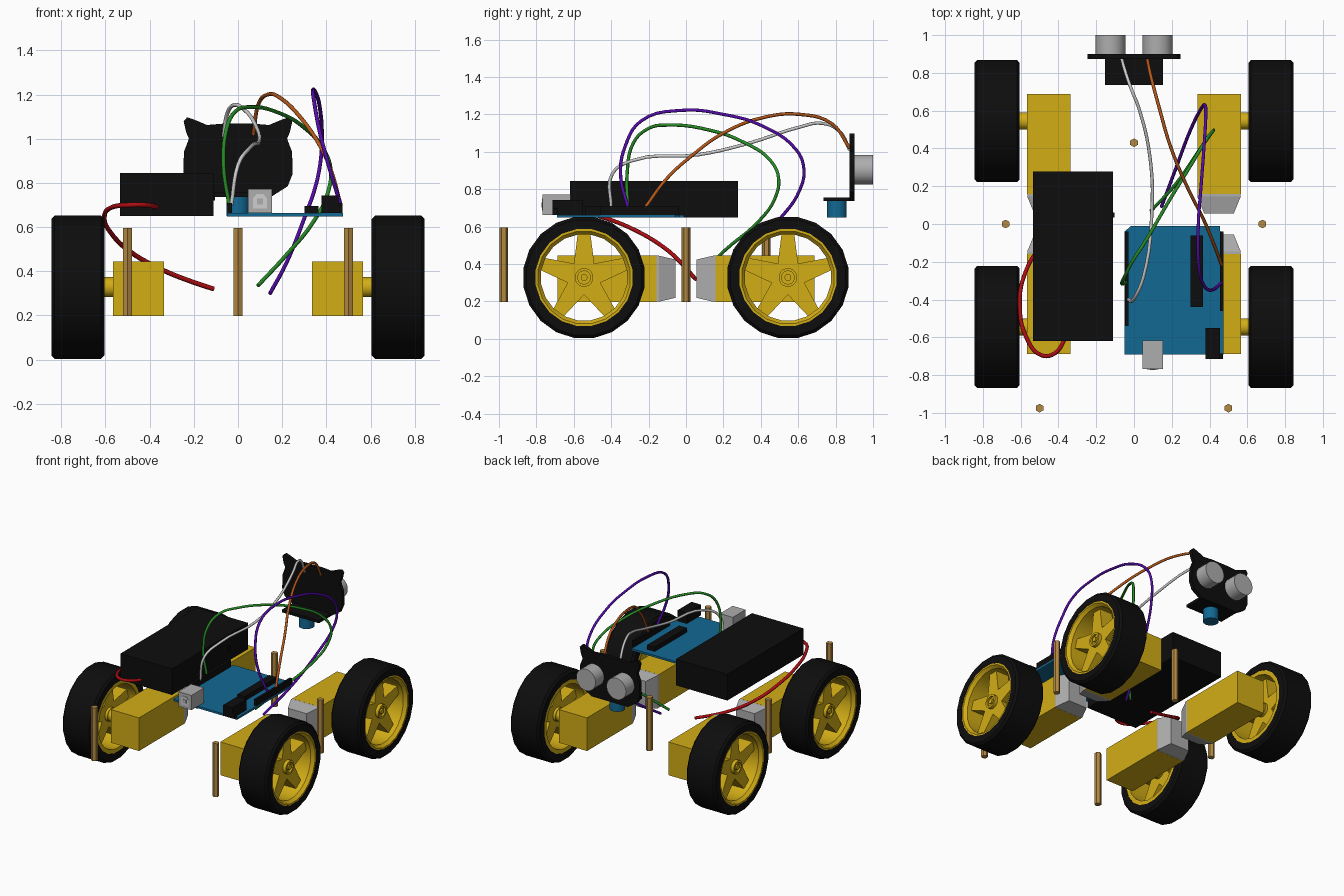
import bpy, bmesh, math
from mathutils import Vector

if "Cube" in bpy.data.objects:
    bpy.data.objects.remove(bpy.data.objects["Cube"])

COLORS = {
    "black": (0.004, 0.004, 0.004), "yellow": (0.65, 0.42, 0.008),
    "light_grey": (0.42, 0.42, 0.42), "blue": (0.006, 0.14, 0.29),
    "brass": (0.45, 0.25, 0.055), "red": (0.42, 0.004, 0.006),
    "green": (0.02, 0.27, 0.02), "purple": (0.09, 0.003, 0.40),
    "orange": (0.48, 0.10, 0.01), "white": (0.62, 0.62, 0.62),
}
MATS = {}
for n, c in COLORS.items():
    MATS[n] = bpy.data.materials.new(n)
    MATS[n].diffuse_color = (*c, 1)


def make(name, bm, mat, smooth=False):
    bmesh.ops.recalc_face_normals(bm, faces=bm.faces)
    me = bpy.data.meshes.new(name)
    bm.to_mesh(me)
    bm.free()
    ob = bpy.data.objects.new(name, me)
    bpy.context.collection.objects.link(ob)
    me.materials.append(MATS[mat])
    if smooth:
        bpy.ops.object.select_all(action='DESELECT')
        ob.select_set(True)
        bpy.context.view_layer.objects.active = ob
        bpy.ops.object.shade_smooth_by_angle(angle=math.radians(35))
    return ob


def loft(name, rings, mat, smooth=False, cap=True, closed=False):
    """Join equal-length rings of points into one skin."""
    bm = bmesh.new()
    vs = [[bm.verts.new(p) for p in r] for r in rings]
    n = len(vs[0])
    pairs = list(zip(vs, vs[1:])) + ([(vs[-1], vs[0])] if closed else [])
    for a, b in pairs:
        for i in range(n):
            bm.faces.new((a[i], a[(i + 1) % n], b[(i + 1) % n], b[i]))
    if cap and not closed:
        bm.faces.new(vs[0])
        bm.faces.new(vs[-1])
    return make(name, bm, mat, smooth)


def box(name, x, y, z, mat):
    return loft(name, [[(x[0], y[0], h), (x[1], y[0], h), (x[1], y[1], h), (x[0], y[1], h)]
                       for h in z], mat)


def lathe(name, profile, c, axis, n, mat, closed=False, smooth=True):
    """Revolve (distance along axis, radius) pairs around a line through c."""
    rings = []
    for d, r in profile:
        ring = []
        for i in range(n):
            a = 2 * math.pi * (i + 0.5) / n
            u, v = r * math.cos(a), r * math.sin(a)
            p = {'X': (d, u, v), 'Y': (u, d, v), 'Z': (u, v, d)}[axis]
            ring.append(Vector(c) + Vector(p))
        rings.append(ring)
    return loft(name, rings, mat, smooth, closed=closed)


def wire(name, pts, r, mat):
    cu = bpy.data.curves.new(name, 'CURVE')
    cu.dimensions = '3D'
    cu.bevel_depth, cu.bevel_resolution, cu.resolution_u = r, 2, 5
    cu.use_fill_caps = True
    sp = cu.splines.new('BEZIER')
    sp.bezier_points.add(len(pts) - 1)
    for b, p in zip(sp.bezier_points, pts):
        b.co = p
        b.handle_left_type = b.handle_right_type = 'AUTO'
    cu.materials.append(MATS[mat])
    ob = bpy.data.objects.new(name, cu)
    bpy.context.collection.objects.link(ob)
    bpy.ops.object.select_all(action='DESELECT')
    ob.select_set(True)
    bpy.context.view_layer.objects.active = ob
    bpy.ops.object.convert(target='MESH')


# Wheels and gear motors at the four corners
AX = 0.328
for sx, side in ((1, "right"), (-1, "left")):
    for sy, end in ((1, "rear"), (-1, "front")):
        tag = f"{end}_{side}"
        c = (0, sy * 0.545, AX)
        lathe("tire_" + tag, [(sx * d, r) for d, r in (
            (0.605, 0.262), (0.605, 0.312), (0.62, 0.328), (0.83, 0.328),
            (0.845, 0.312), (0.845, 0.262))], c, 'X', 20, "black", True)
        lathe("rim_" + tag, [(sx * d, r) for d, r in (
            (0.607, 0.232), (0.607, 0.268), (0.843, 0.268), (0.843, 0.25), (0.82, 0.232))],
            c, 'X', 20, "yellow", True)
        # five-armed star of spokes
        star = []
        for k in range(5):
            a = math.pi / 2 + k * 2 * math.pi / 5
            ca, sa = math.cos(a), math.sin(a)
            for rad, w in ((0.075, -0.054), (0.242, -0.033), (0.242, 0.033), (0.075, 0.054)):
                star.append((c[1] + rad * ca - w * sa, AX + rad * sa + w * ca))
        loft("spokes_" + tag, [[(sx * x, p[0], p[1]) for p in star] for x in (0.68, 0.785)], "yellow")
        lathe("hub_" + tag, [(sx * d, r) for d, r in (
            (0.66, 0.05), (0.81, 0.05), (0.81, 0.035), (0.795, 0.035), (0.795, 0.018), (0.81, 0.018))],
            c, 'X', 16, "yellow")
        lathe("axle_" + tag, [(sx * 0.55, 0.046), (sx * 0.68, 0.046)], c, 'X', 16, "yellow")
        # gearbox with tapered motor end
        xs = sorted((sx * 0.335, sx * 0.566))
        box("gearbox_" + tag, xs, sorted((sy * 0.158, sy * 0.687)), (0.198, 0.445), "yellow")
        mx = sx * 0.45
        loft("motor_end_" + tag, [[(mx + i * hx, sy * y, 0.3215 + j * hz)
                                   for i, j in ((-1, -1), (1, -1), (1, 1), (-1, 1))]
                                  for y, hx, hz in ((0.158, 0.115, 0.123), (0.145, 0.115, 0.123),
                                                    (0.055, 0.078, 0.102))], "light_grey")

# Hexagonal brass standoffs
for i, (x, y) in enumerate(((-0.5, -0.975), (0.5, -0.975), (-0.68, 0), (0.68, 0), (0, 0.43))):
    lathe(f"standoff_{i + 1}", [(0.198, 0.023), (0.595, 0.023)], (x, y, 0), 'Z', 6, "brass", smooth=False)

# Battery box
box("battery_box", (-0.535, -0.11), (-0.62, 0.277), (0.65, 0.845), "black")
box("battery_switch", (-0.112, -0.104), (0.035, 0.06), (0.72, 0.76), "black")

# Controller board with its sockets and chip
outline = [(-0.05, -0.69), (0.475, -0.69), (0.475, -0.06), (0.455, -0.035), (0.455, -0.01),
           (-0.015, -0.01), (-0.05, -0.04)]
loft("controller_board", [[(x, y, z) for x, y in outline] for z in (0.648, 0.663)], "blue")
box("usb_socket", (0.046, 0.153), (-0.767, -0.617), (0.663, 0.773), "light_grey")
usb = [(0.068, 0.685), (0.131, 0.685), (0.131, 0.73), (0.115, 0.75), (0.084, 0.75), (0.068, 0.73)]
loft("usb_opening", [[(x, y, z) for x, z in usb] for y in (-0.77, -0.766)], "white")
box("usb_tongue", (0.085, 0.114), (-0.773, -0.766), (0.703, 0.73), "light_grey")
box("power_jack_base", (0.378, 0.472), (-0.715, -0.685), (0.663, 0.70), "black")
box("power_jack", (0.378, 0.455), (-0.715, -0.55), (0.663, 0.742), "black")
box("main_chip", (0.30, 0.364), (-0.44, -0.06), (0.663, 0.695), "black")
box("left_pin_header", (-0.047, -0.028), (-0.54, -0.04), (0.663, 0.71), "black")
box("right_pin_header", (0.455, 0.473), (-0.46, -0.04), (0.663, 0.71), "black")

# Distance sensor: eared plate, foot, servo and two round eyes
half = [(0.07, 1.068), (0.14, 1.062), (0.195, 1.085), (0.23, 1.097), (0.246, 1.08), (0.235, 1.03),
        (0.222, 1.0), (0.245, 0.94), (0.247, 0.84), (0.225, 0.785), (0.15, 0.737)]
head = half + [(-x, z) for x, z in reversed(half)]
loft("sensor_plate", [[(x, y, z) for x, z in head] for y in (0.873, 0.9)], "black")
box("sensor_foot", (-0.153, 0.153), (0.735, 0.9), (0.737, 0.757), "black")
lathe("servo", [(0.65, 0.053), (0.74, 0.053)], (0, 0.807, 0), 'Z', 20, "blue")
for s, n in ((-1, "left"), (1, "right")):
    lathe("sensor_eye_" + n, [(0.895, 0.08), (1.0, 0.08)], (s * 0.125, 0, 0.904), 'Y', 24, "light_grey")

# Jumper wires
wire("white_wire", [(-0.03, -0.40, 0.70), (0.0, -0.395, 0.88), (0.05, -0.28, 0.955),
                    (0.095, 0.07, 0.985), (0.085, 0.35, 1.05), (0.03, 0.6, 1.13),
                    (-0.02, 0.73, 1.152), (-0.05, 0.82, 1.11), (-0.065, 0.875, 1.01)], 0.009, "white")
wire("orange_wire", [(0.465, -0.22, 0.70), (0.42, -0.1, 0.86), (0.37, 0.02, 0.97), (0.28, 0.2, 1.1),
                     (0.19, 0.42, 1.185), (0.135, 0.61, 1.2), (0.09, 0.78, 1.15),
                     (0.07, 0.875, 1.02)], 0.009, "orange")
wire("green_wire", [(-0.04, -0.31, 0.70), (-0.065, -0.315, 0.88), (-0.05, -0.28, 1.05),
                    (-0.01, -0.2, 1.125), (0.055, -0.1, 1.143), (0.19, 0.13, 1.115),
                    (0.3, 0.31, 1.05), (0.385, 0.45, 0.955), (0.42, 0.495, 0.86),
                    (0.405, 0.475, 0.75), (0.345, 0.39, 0.63), (0.22, 0.21, 0.475),
                    (0.09, 0.07, 0.335)], 0.009, "green")
wire("purple_wire", [(0.465, -0.31, 0.70), (0.41, -0.35, 0.88), (0.37, -0.325, 1.03),
                     (0.345, -0.24, 1.165), (0.34, -0.015, 1.222), (0.355, 0.2, 1.2),
                     (0.37, 0.4, 1.142), (0.38, 0.59, 1.01), (0.375, 0.63, 0.91),
                     (0.355, 0.61, 0.8), (0.3, 0.5, 0.64), (0.22, 0.29, 0.44),
                     (0.145, 0.09, 0.3)], 0.009, "purple")
wire("red_wire", [(-0.36, -0.6, 0.69), (-0.42, -0.685, 0.7), (-0.49, -0.695, 0.7),
                  (-0.57, -0.6, 0.69), (-0.605, -0.43, 0.645), (-0.58, -0.27, 0.58),
                  (-0.49, -0.12, 0.49), (-0.35, -0.03, 0.41), (-0.215, 0.02, 0.355),
                  (-0.11, 0.05, 0.32)], 0.011, "red")

for m in bpy.data.materials:
    if m.users and not m.is_grease_pencil:
        m.use_nodes = True
        m.node_tree.nodes["Principled BSDF"].inputs["Base Color"].default_value = m.diffuse_color
